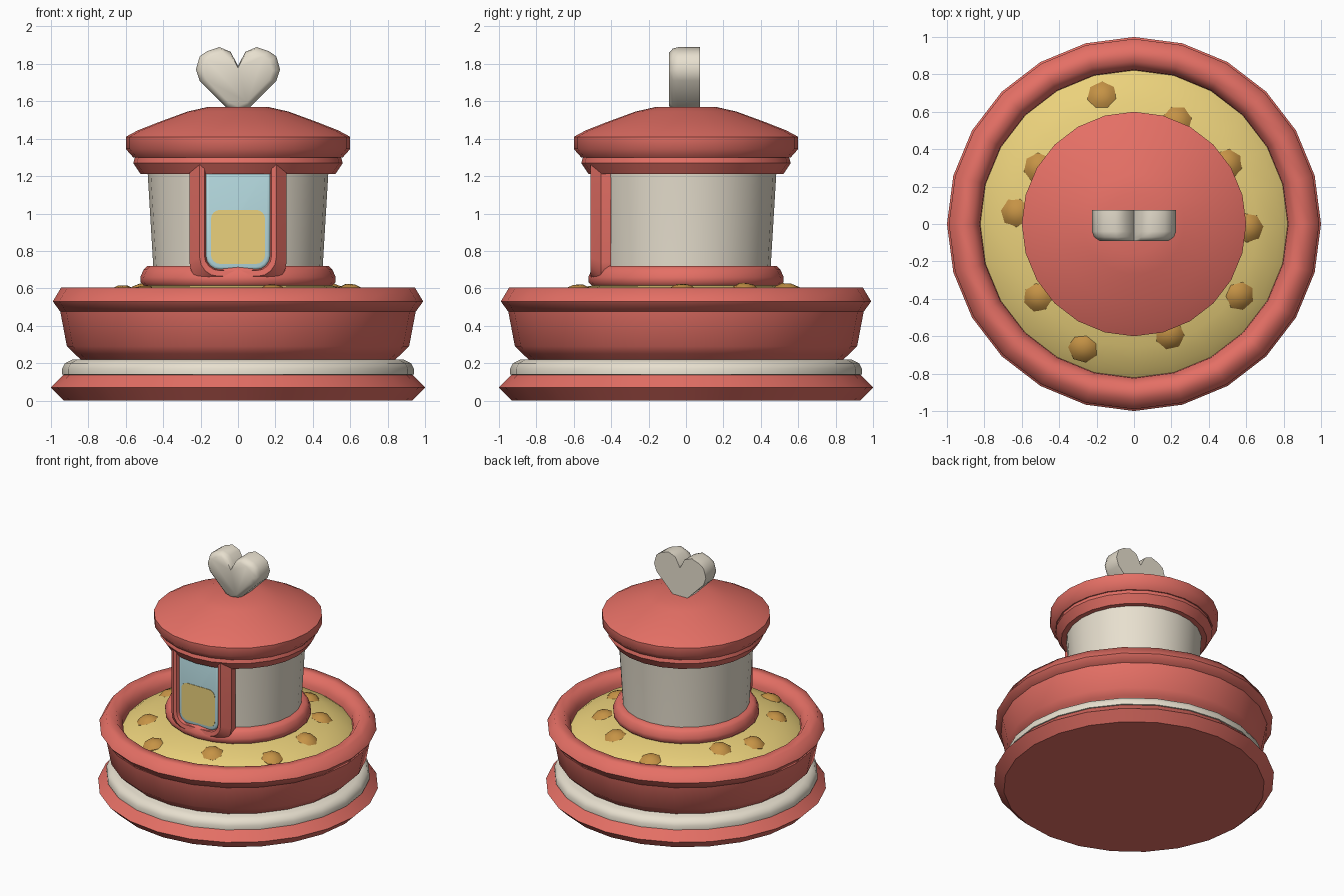
import bpy, bmesh, math
from mathutils import Matrix, Vector

if "Cube" in bpy.data.objects:
    bpy.data.objects.remove(bpy.data.objects["Cube"])


def material(name, rgb, alpha=1.0):
    m = bpy.data.materials.new(name)
    m.diffuse_color = (*rgb, alpha)
    m.use_nodes = True
    m.node_tree.nodes["Principled BSDF"].inputs["Base Color"].default_value = m.diffuse_color
    return m


RED = material("red", (0.78, 0.16, 0.13))
CREAM = material("cream", (0.80, 0.74, 0.62))
YELLOW = material("yellow", (0.83, 0.64, 0.20))
BROWN = material("caramel", (0.56, 0.29, 0.06))
BLUE = material("glass", (0.45, 0.68, 0.72))


def finish(name, bm, mat, angle=40):
    bmesh.ops.recalc_face_normals(bm, faces=bm.faces)
    me = bpy.data.meshes.new(name)
    bm.to_mesh(me)
    bm.free()
    ob = bpy.data.objects.new(name, me)
    bpy.context.collection.objects.link(ob)
    me.materials.append(mat)
    bpy.ops.object.select_all(action='DESELECT')
    ob.select_set(True)
    bpy.context.view_layer.objects.active = ob
    bpy.ops.object.shade_smooth_by_angle(angle=math.radians(angle))
    return ob


def skin(bm, loops, closed=True):
    """Join consecutive point loops with quads."""
    rows = [[bm.verts.new(p) for p in loop] for loop in loops]
    for a, b in zip(rows, rows[1:]):
        n = len(a)
        for i in range(n if closed else n - 1):
            j = (i + 1) % n
            bm.faces.new((a[i], a[j], b[j], b[i]))
    return rows


def lathe(name, profile, mat, angle=40, sides=24):
    bm = bmesh.new()
    rings = [[(r * math.sin(2 * math.pi * i / sides), -r * math.cos(2 * math.pi * i / sides), z)
              for i in range(sides)] for r, z in profile]
    rows = skin(bm, rings)
    bm.faces.new(rows[0])
    bm.faces.new(rows[-1])
    return finish(name, bm, mat, angle)


# Round base and bowl
lathe("base_plate", [(.93, 0), (1, .07), (.93, .14)], RED)
lathe("cream_layer", [(.90, .13), (.94, .14), (.94, .17), (.925, .2), (.885, .22)], CREAM, 60)
lathe("bowl", [(.84, .22), (.875, .25), (.915, .29), (.95, .475)], RED)
lathe("bowl_rim", [(.82, .475), (.95, .475), (.99, .53), (.945, .605), (.87, .605), (.825, .54),
                   (.82, .48)], RED, 60)
lathe("filling", [(.84, .49), (.78, .535), (.66, .58), (.52, .612), (.3, .64)], YELLOW)

# Caramel lumps on the filling
lumps = [(-.17, .68), (.23, .55), (.5, .32), (.61, -.02), (.56, -.38),
         (.19, -.59), (-.27, -.66), (-.51, -.39), (-.63, .06), (-.51, .3)]
bm = bmesh.new()
for i, (x, y) in enumerate(lumps):
    d = math.hypot(x, y)
    z = .62 - .3 * max(0, d - .5)
    mat = (Matrix.Translation((x, y, z - .015)) @ Matrix.Rotation(-.25, 4, Vector((y, -x, 0)))
           @ Matrix.Rotation(i * 1.3, 4, 'Z') @ Matrix.Diagonal((1, 1, .6, 1)))
    bmesh.ops.create_uvsphere(bm, u_segments=7, v_segments=5, radius=.085, matrix=mat)
finish("caramel_lumps", bm, BROWN, 45)

# Booth
lathe("booth_wall", [(.45, .6), (.452, .7), (.485, 1.25)], CREAM)
lathe("booth_foot_ring", [(.49, .6), (.52, .63), (.522, .66), (.505, .7), (.485, .72), (.44, .72)],
      RED, 60)
lathe("booth_top_ring", [(.48, 1.21), (.52, 1.21), (.56, 1.27), (.55, 1.305)], RED)
lathe("roof", [(.56, 1.30), (.6, 1.345), (.6, 1.41), (.535, 1.445), (.42, 1.49),
               (.27, 1.545), (.16, 1.57)], RED, 48)


# Window frame, pane and lit panel
def u_path(hw, zb, rad, zt, y, steps=4):
    half = [(hw, zt)] + [(hw - rad + rad * math.cos(a), zb + rad - rad * math.sin(a))
                         for a in (i * math.pi / 2 / steps for i in range(steps + 1))]
    return [(-x, y, z) for x, z in half] + [(x, y, z) for x, z in reversed(half)]


bm = bmesh.new()
rows = skin(bm, [u_path(*s) for s in [
    (.26, .62, .12, 1.26, -.40), (.26, .62, .12, 1.26, -.455), (.205, .665, .10, 1.26, -.51),
    (.18, .695, .08, 1.26, -.505), (.17, .70, .075, 1.26, -.48), (.17, .70, .075, 1.26, -.40)]], False)
for k in (0, -1):
    bm.faces.new([r[k] for r in rows])
finish("window_frame", bm, RED, 35)

bm = bmesh.new()
rows = skin(bm, [u_path(.175, .695, .08, 1.25, -.42), u_path(.175, .695, .08, 1.25, -.478),
                 u_path(.165, .705, .07, 1.245, -.49), u_path(.155, .715, .06, 1.24, -.492)])
bm.faces.new(rows[-1])
finish("window_pane", bm, BLUE, 60)


def arc(cx, cz, r, a0):
    return [(cx + r * math.cos(a0 + i * math.pi / 8), -.4955, cz + r * math.sin(a0 + i * math.pi / 8))
            for i in range(5)]


bm = bmesh.new()
pts = []
for k, (sx, sz) in enumerate([(1, 1), (-1, 1), (-1, -1), (1, -1)]):
    pts += arc(sx * .095, .875 + sz * .095, .05, k * math.pi / 2)
loop = [bm.verts.new(p) for p in pts]
back = [bm.verts.new((x, -.48, z)) for x, y, z in pts]
bm.faces.new(loop)
for i in range(len(loop)):
    j = (i + 1) % len(loop)
    bm.faces.new((loop[i], loop[j], back[j], back[i]))
finish("lit_panel", bm, YELLOW)

# Heart on the roof: rounded front, flat back
half = [(.06, 1.565), (.205, 1.71), (.225, 1.77), (.205, 1.84), (.165, 1.868), (.10, 1.89), (.04, 1.865)]
outline = [(0, 1.54)] + half + [(0, 1.79)] + [(-x, z) for x, z in reversed(half)]
bm = bmesh.new()
rows = skin(bm, [[(x * s, y, 1.73 + (z - 1.73) * s) for x, z in outline]
                 for y, s in [(.075, 1), (-.04, 1), (-.07, .95), (-.09, .82)]])
bm.faces.new(rows[0])
bm.faces.new(rows[-1])
finish("heart", bm, CREAM, 55)
